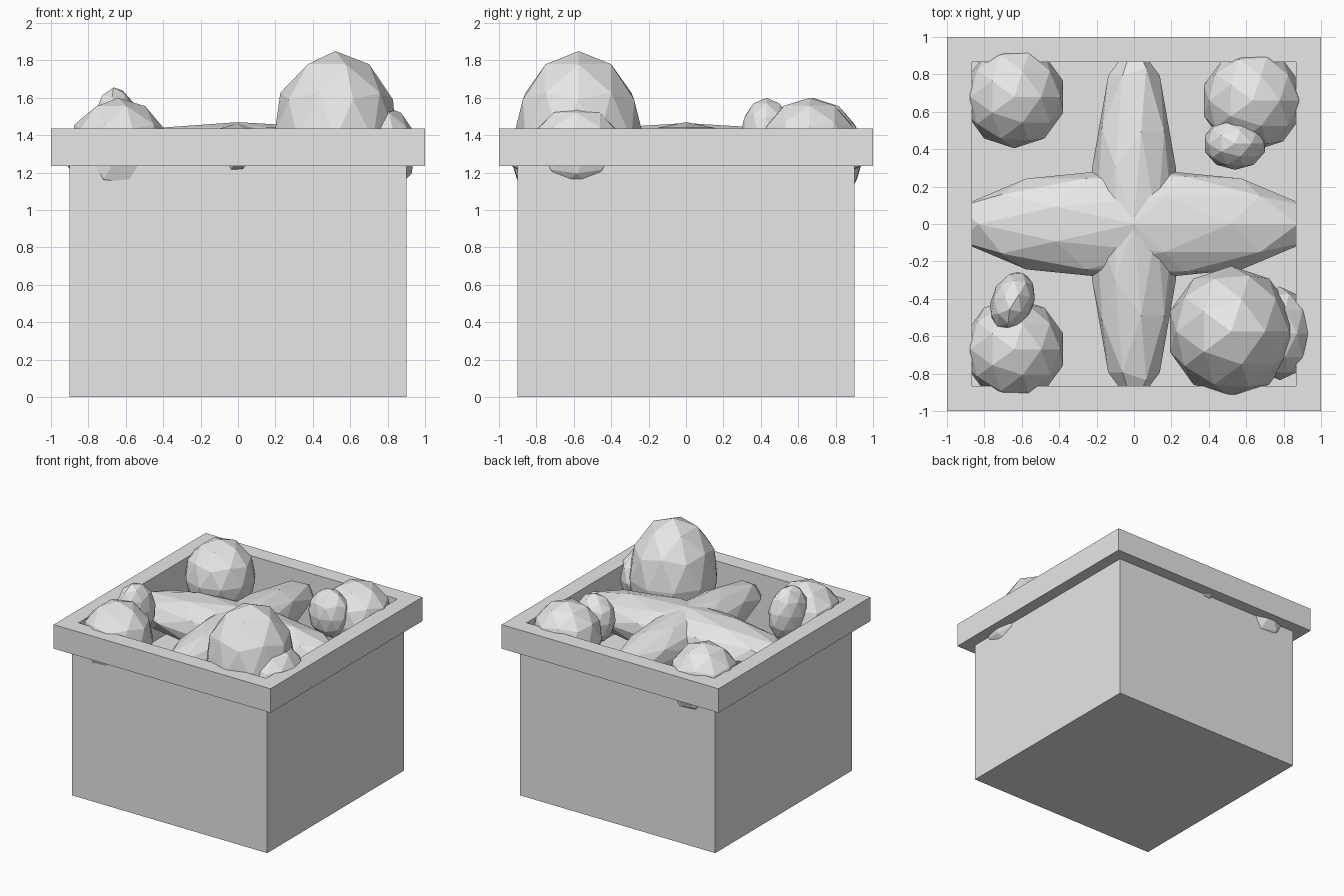
import bpy, bmesh
from mathutils import Vector, Matrix, Euler

old = bpy.data.objects.get("Cube")
if old:
    bpy.data.objects.remove(old, do_unlink=True)

GREY = (0.8, 0.8, 0.8, 1)
mat = bpy.data.materials.new("plain grey")
mat.use_nodes = True
mat.diffuse_color = GREY
mat.node_tree.nodes["Principled BSDF"].inputs["Base Color"].default_value = GREY


def finish(name, bm):
    bmesh.ops.recalc_face_normals(bm, faces=bm.faces)
    mesh = bpy.data.meshes.new(name)
    bm.to_mesh(mesh)
    bm.free()
    mesh.materials.append(mat)
    obj = bpy.data.objects.new(name, mesh)
    bpy.context.collection.objects.link(obj)
    return obj


def square_shell(name, loops, closed):
    """Join square loops given as (half width, height)."""
    bm = bmesh.new()
    rings = [[bm.verts.new((sx * h, sy * h, z))
              for sx, sy in ((-1, -1), (1, -1), (1, 1), (-1, 1))] for h, z in loops]
    pairs = list(zip(rings, rings[1:]))
    if closed:
        pairs.append((rings[-1], rings[0]))
    else:
        bm.faces.new(rings[0])
        bm.faces.new(rings[-1])
    for a, b in pairs:
        for i in range(4):
            j = (i + 1) % 4
            bm.faces.new((a[i], a[j], b[j], b[i]))
    return finish(name, bm)


def lump(name, centre, radii, turn=(0, 0, 0)):
    """Faceted stretched ball."""
    bm = bmesh.new()
    bmesh.ops.create_icosphere(bm, subdivisions=2, radius=1)
    m = (Matrix.Translation(Vector(centre)) @ Euler(turn).to_matrix().to_4x4()
         @ Matrix.Diagonal((*radii, 1)))
    bmesh.ops.transform(bm, matrix=m, verts=bm.verts)
    return finish(name, bm)


# Open box and its overhanging rim
square_shell("box_body", [(0.9, 0), (0.9, 1.3), (0.865, 1.3), (0.865, 0.9)], False)
square_shell("box_rim", [(1, 1.235), (1, 1.435), (0.865, 1.435), (0.865, 1.235)], True)

# Crossed long mounds
lump("mound_across", (0, 0, 1.27), (0.98, 0.3, 0.2))
lump("mound_along", (0, 0, 1.265), (0.235, 0.98, 0.2))

# Corner boulders
lump("boulder_front_left", (0.52, -0.575, 1.38), (0.345, 0.35, 0.47))
lump("boulder_front_right", (-0.64, -0.67, 1.3), (0.275, 0.275, 0.3))
lump("boulder_back_right", (-0.64, 0.68, 1.3), (0.275, 0.275, 0.3))
lump("boulder_back_left", (0.635, 0.66, 1.32), (0.275, 0.27, 0.28))

# Small stones leaning on the boulders
lump("stone_front_left", (0.78, -0.585, 1.32), (0.175, 0.25, 0.235))
lump("stone_front_right", (-0.65, -0.415, 1.44), (0.115, 0.165, 0.22), (0.2, 0, -0.35))
lump("stone_back_left", (0.54, 0.43, 1.4), (0.17, 0.14, 0.2))
